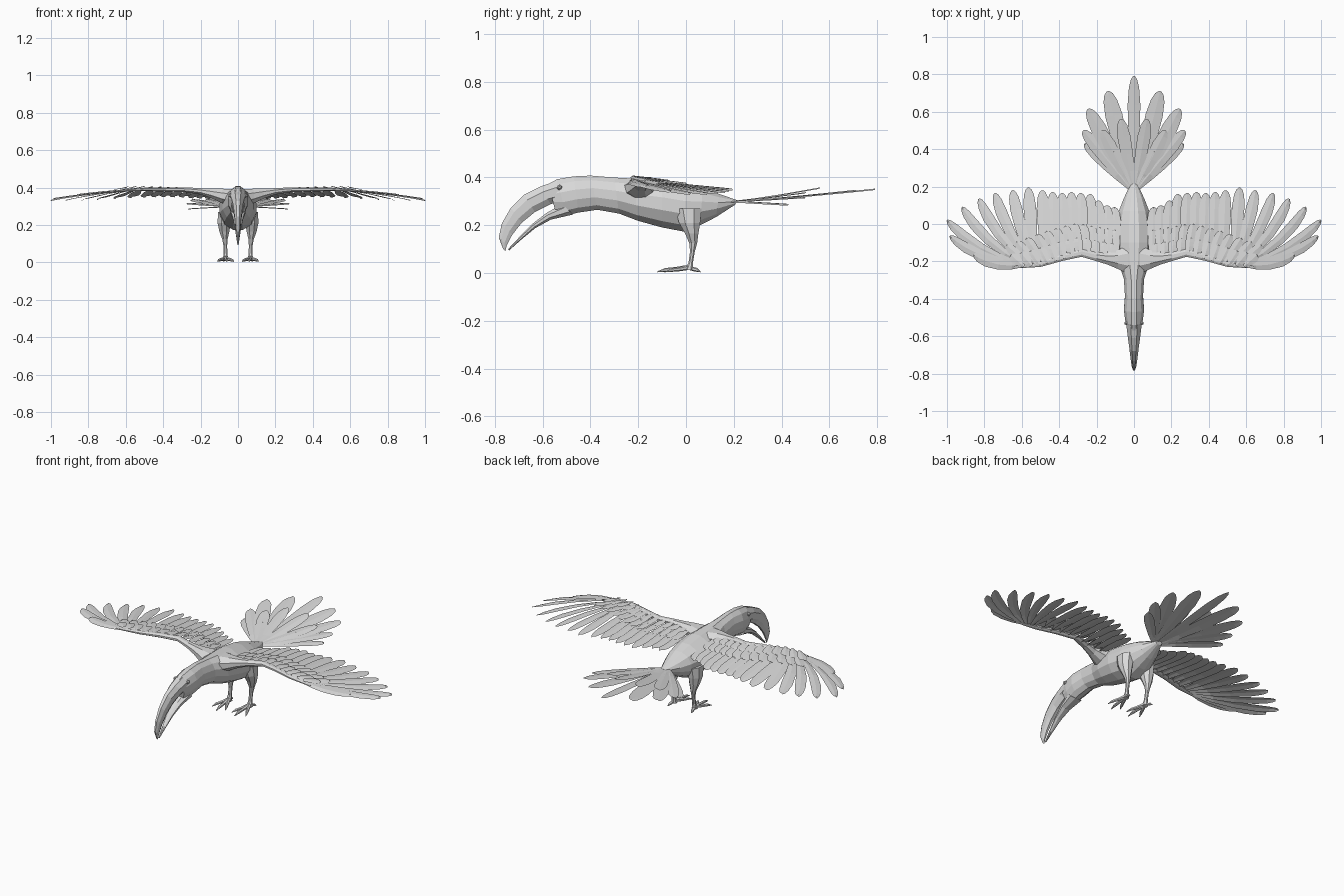
import bpy, bmesh, math
from mathutils import Vector as V

if "Cube" in bpy.data.objects:
    bpy.data.objects.remove(bpy.data.objects["Cube"])

grey = bpy.data.materials.new("plumage_grey")
grey.diffuse_color = (0.7, 0.7, 0.7, 1)
grey.use_nodes = True
grey.node_tree.nodes["Principled BSDF"].inputs["Base Color"].default_value = grey.diffuse_color


def finish(bm, name, mirror=False):
    me = bpy.data.meshes.new(name)
    bm.to_mesh(me)
    bm.free()
    me.materials.append(grey)
    ob = bpy.data.objects.new(name, me)
    bpy.context.collection.objects.link(ob)
    if mirror:
        ob.modifiers.new("mirror", 'MIRROR').use_mirror_merge = False
    return ob


def loft(bm, stations, n=10):
    """Closed tube through elliptical rings given as (centre, u axis, v axis)."""
    rings = []
    for c, u, v in stations:
        rings.append([bm.verts.new(V(c) + V(u) * math.cos(a) + V(v) * math.sin(a))
                      for a in (2 * math.pi * (i + 0.5) / n for i in range(n))])
    faces = []
    for a, b in zip(rings, rings[1:]):
        for i in range(n):
            j = (i + 1) % n
            faces.append(bm.faces.new((a[i], a[j], b[j], b[i])))
    faces += [bm.faces.new(rings[0]), bm.faces.new(rings[-1])]
    bmesh.ops.recalc_face_normals(bm, faces=faces)


def profile_loft(name, rows, n=10):
    """Loft from rows of top y, top z, bottom y, bottom z, half width."""
    bm = bmesh.new()
    st = []
    for ty, tz, by, bz, w in rows:
        t, b = V((0, ty, tz)), V((0, by, bz))
        st.append(((t + b) / 2, (w, 0, 0), (t - b) / 2))
    loft(bm, st, n)
    return finish(bm, name)


# Head and body
profile_loft("body", [
    (-.575, .375, -.545, .25, .035), (-.54, .395, -.50, .238, .047), (-.47, .407, -.45, .25, .056),
    (-.40, .41, -.37, .262, .05), (-.30, .402, -.28, .246, .056), (-.22, .398, -.20, .215, .085),
    (-.10, .393, -.10, .187, .102), (0, .378, -.01, .170, .10), (.07, .358, .06, .198, .085),
    (.14, .332, .125, .232, .058), (.215, .305, .205, .285, .02)], 12)

# Curved bill with a gap between the halves
profile_loft("upper_bill", [
    (-.54, .39, -.50, .30, .046), (-.61, .365, -.565, .285, .037), (-.68, .33, -.63, .252, .027),
    (-.735, .275, -.685, .208, .02), (-.772, .21, -.725, .158, .014), (-.785, .15, -.748, .115, .009),
    (-.765, .10, -.755, .092, .003)], 8)
profile_loft("lower_bill", [
    (-.52, .29, -.47, .243, .042), (-.585, .252, -.565, .222, .03), (-.645, .205, -.63, .187, .02),
    (-.70, .148, -.69, .138, .011), (-.745, .10, -.74, .094, .003)], 8)

# Eyes
bm = bmesh.new()
bmesh.ops.create_icosphere(bm, subdivisions=1, radius=.012)
bmesh.ops.translate(bm, verts=bm.verts, vec=(.041, -.53, .358))
finish(bm, "eyes", True)


def feather(bm, root, tip, half, z_at, bow=0.0, tilt=0.0):
    """Thin leaf-shaped blade with a raised centre quill."""
    root, tip = V(root), V(tip)
    d = tip - root
    side = V((-d.y, d.x)).normalized()
    rows = []
    for t, w in ((0, .35), (.25, .7), (.5, .92), (.75, 1), (.9, .8), (.97, .5), (1, .15)):
        c = root + d * t + side * bow * 4 * t * (1 - t)
        row = []
        for s in (-1, 0, 1):
            p = c + side * half * w * s
            row.append(bm.verts.new((p.x, p.y, z_at(c.x, c.y, t) + tilt * s + (.003 if s == 0 else 0))))
        rows.append(row)
    for a, b in zip(rows, rows[1:]):
        for i in (0, 1):
            f = bm.faces.new((a[i], a[i + 1], b[i + 1], b[i]))
            f.normal_update()
            if f.normal.z < 0:
                f.normal_flip()


def lerp(table, x):
    for (x0, y0), (x1, y1) in zip(table, table[1:]):
        if x <= x1:
            return y0 + (y1 - y0) * max(0, x - x0) / (x1 - x0)
    return table[-1][1]


LEAD = [(.05, -.21), (.2, -.185), (.28, -.165), (.38, -.19), (.5, -.225), (.63, -.235)]
ARCH = [(.05, .365), (.15, .378), (.3, .393), (.55, .393), (.75, .378), (1, .357)]


def wing_z(lift):
    return lambda x, y, t: lerp(ARCH, x) - .1 * (y + .2) + lift * (1 - .3 * t)


# Flight feathers, fanned from the wing bone
bm = bmesh.new()
tips = [(.86, -.165), (.985, -.065), (1, .02), (.92, .09), (.83, .135), (.745, .165), (.65, .18), (.565, .195),
        (.49, .18), (.435, .17), (.385, .165), (.335, .17), (.285, .165), (.235, .16), (.19, .125), (.145, .1),
        (.105, .09)]
for i, (x, y) in enumerate(tips):
    rx = min(x * .97, .44 + .16 * x)
    outer = max(0, min(1, (x - .55) / .4))
    feather(bm, (rx, lerp(LEAD, rx) + .015), (x, y), .034 - .006 * outer, wing_z(-.006),
            -.035 * outer, .004)
finish(bm, "flight_feathers", True)

# Two shorter rows of covert feathers over the flight feathers
bm = bmesh.new()
for count, x0, x1, length, lift in ((13, .1, .56, .17, .003), (12, .12, .59, .095, .009)):
    for i in range(count):
        f = i / (count - 1)
        rx = x0 + (x1 - x0) * f
        ry = lerp(LEAD, rx)
        splay = f ** 2 * .8
        feather(bm, (rx, ry + .005), (rx + length * math.sin(splay), ry + length * math.cos(splay)),
                .026, wing_z(lift), 0, .003)
finish(bm, "covert_feathers", True)

# Wing bones and shoulders
bm = bmesh.new()
loft(bm, [((x, y, z), (0, ry, 0), (0, 0, rz)) for x, y, z, ry, rz in (
    (.03, -.19, .345, .085, .05), (.085, -.19, .355, .055, .042), (.14, -.185, .368, .035, .028),
    (.2, -.175, .38, .026, .018), (.28, -.155, .388, .022, .014), (.38, -.178, .39, .02, .012),
    (.5, -.213, .39, .018, .01), (.64, -.232, .383, .006, .004))], 8)
finish(bm, "wing_arms", True)

# Tail fan: long feathers, with short ones over the root
bm = bmesh.new()
for x, y, half, z in ((0, .79, .034, .35), (.14, .71, .046, .345), (.245, .615, .042, .335),
                      (.272, .5, .034, .315), (.265, .43, .028, .285), (.07, .56, .035, .355),
                      (.17, .5, .034, .335), (.11, .39, .03, .32)):
    for s in ((1, -1) if x else (1,)):
        feather(bm, (s * x * .08, .19), (s * x, y), half,
                lambda px, py, t, z=z: .298 + (z - .298) * t ** 1.2, 0, .003 * s)
finish(bm, "tail_feathers")

# Thighs and shanks
bm = bmesh.new()
loft(bm, [((x, y, z), (rx, 0, 0), (0, ry, 0)) for x, y, z, rx, ry in (
    (.07, .01, .27, .04, .06), (.074, .015, .21, .038, .048), (.073, .024, .165, .029, .03),
    (.07, .03, .125, .016, .018), (.068, .027, .09, .011, .011), (.067, .02, .045, .011, .01),
    (.067, .012, .012, .017, .02))], 8)
finish(bm, "legs", True)

# Clawed toes, three forward and one back
bm = bmesh.new()
for x, y in ((.022, -.09), (.06, -.12), (.11, -.085), (.078, .06)):
    a, b = V((.067, .012, .024)), V((x, y, .005))
    d = b - a
    u = V((-d.y, d.x, 0)).normalized()
    loft(bm, [(a + d * t + V((0, 0, h)), u * r, (0, 0, r)) for t, h, r in (
        (0, 0, .011), (.4, 0, .009), (.75, .003, .008), (1, 0, .002))], 6)
finish(bm, "toes", True)
